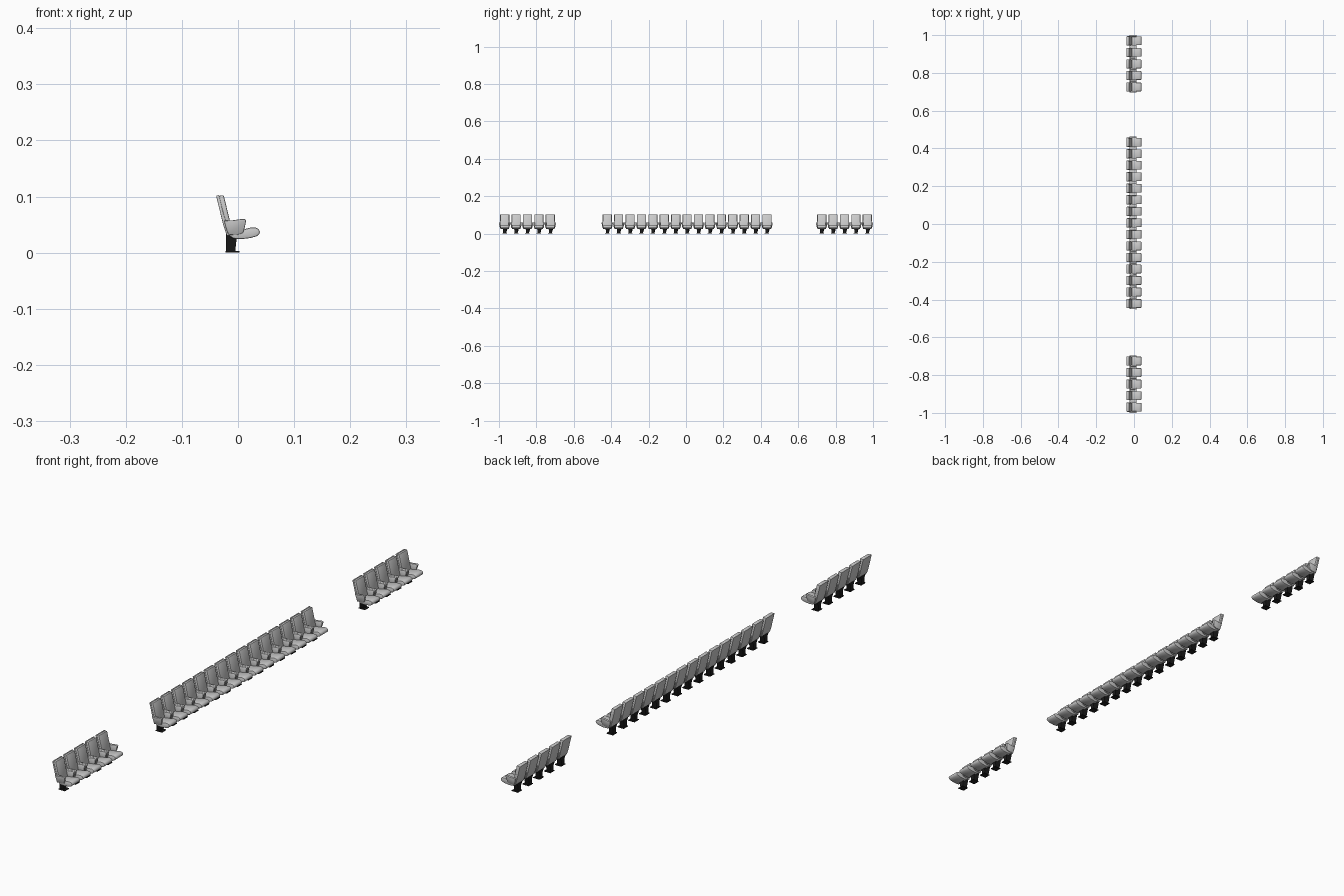
import bpy, bmesh, math

if "Cube" in bpy.data.objects:
    bpy.data.objects.remove(bpy.data.objects["Cube"])

black = bpy.data.materials.new("black_metal")
black.diffuse_color = (0.012, 0.012, 0.012, 1)
black.use_nodes = True
black.node_tree.nodes["Principled BSDF"].inputs["Base Color"].default_value = black.diffuse_color


def prism(name, profile, span, bevel=0.0, mat=None, mirror=False):
    """Mesh from an (x, z) side profile; span(z) gives the y range at that height."""
    bm = bmesh.new()
    a = [bm.verts.new((x, span(z)[0], z)) for x, z in profile]
    b = [bm.verts.new((x, span(z)[1], z)) for x, z in profile]
    bm.faces.new(a)
    bm.faces.new(b[::-1])
    n = len(profile)
    for i in range(n):
        j = (i + 1) % n
        bm.faces.new((a[i], b[i], b[j], a[j]))
    bmesh.ops.recalc_face_normals(bm, faces=bm.faces[:])
    if bevel:
        sharp = [e for e in bm.edges if e.calc_face_angle(0) > math.radians(38)]
        bmesh.ops.bevel(bm, geom=sharp, offset=bevel, segments=2, profile=0.5,
                        affect='EDGES', clamp_overlap=True)
    if mirror:
        d = bmesh.ops.duplicate(bm, geom=bm.verts[:] + bm.edges[:] + bm.faces[:])
        for v in d["geom"]:
            if isinstance(v, bmesh.types.BMVert):
                v.co.y *= -1
        bmesh.ops.reverse_faces(bm, faces=[f for f in d["geom"]
                                           if isinstance(f, bmesh.types.BMFace)])
    me = bpy.data.meshes.new(name)
    bm.to_mesh(me)
    bm.free()
    for p in me.polygons:
        p.use_smooth = True
    me.set_sharp_from_angle(angle=math.radians(35))
    if mat:
        me.materials.append(mat)
    return me


def wide(h):
    return lambda z: (-h, h)


def arm_span(z):
    t = min(1, max(0, (z - 0.031) / 0.024))
    return (0.0215, 0.0255 + 0.005 * t)


def leg_span(z):
    h = 0.008 if z < 0.022 else 0.017
    return (-h, h)


parts = [
    # seat pan with rounded front
    prism("seat", [(-0.016, 0.030), (-0.008, 0.025), (0.006, 0.024), (0.022, 0.026),
                   (0.033, 0.029), (0.038, 0.033), (0.039, 0.037), (0.037, 0.042),
                   (0.031, 0.0447), (0.022, 0.0445), (0.005, 0.040), (-0.016, 0.037)],
          wide(0.023), 0.0025),
    # backrest: rear shell and front cushion
    prism("back_shell", [(-0.039, 0.1015), (-0.034, 0.1025), (-0.026, 0.070),
                         (-0.013, 0.031), (-0.020, 0.030), (-0.0265, 0.050)],
          wide(0.0245), 0.001),
    prism("back_cushion", [(-0.0345, 0.1015), (-0.0255, 0.1025), (-0.010, 0.038),
                           (-0.018, 0.034)],
          wide(0.0235), 0.002),
    # pair of armrests tapering inward at the bottom
    prism("armrests", [(-0.025, 0.057), (-0.010, 0.0575), (0.004, 0.0595),
                       (0.0125, 0.060), (0.0145, 0.057), (0.012, 0.045),
                       (0.009, 0.035), (-0.003, 0.031), (-0.017, 0.032),
                       (-0.021, 0.042)],
          arm_span, 0.0015, mirror=True),
    # pedestal widening to a bracket under the seat
    prism("pedestal_leg", [(-0.021, 0.002), (-0.005, 0.002), (-0.003, 0.020),
                           (-0.001, 0.032), (-0.021, 0.034), (-0.021, 0.020)],
          leg_span, 0, black),
    prism("foot_plate", [(-0.0225, 0), (0.0025, 0), (0.0025, 0.0025), (-0.0225, 0.0025)],
          wide(0.012), 0, black),
]

# three banks of seats: (first seat centre, seat count)
PITCH = 0.061
for start, count in [(-0.9695, 5), (-0.421, 15), (0.7255, 5)]:
    for i in range(count):
        for me in parts:
            ob = bpy.data.objects.new(me.name, me)
            ob.location.y = start + i * PITCH
            bpy.context.collection.objects.link(ob)
